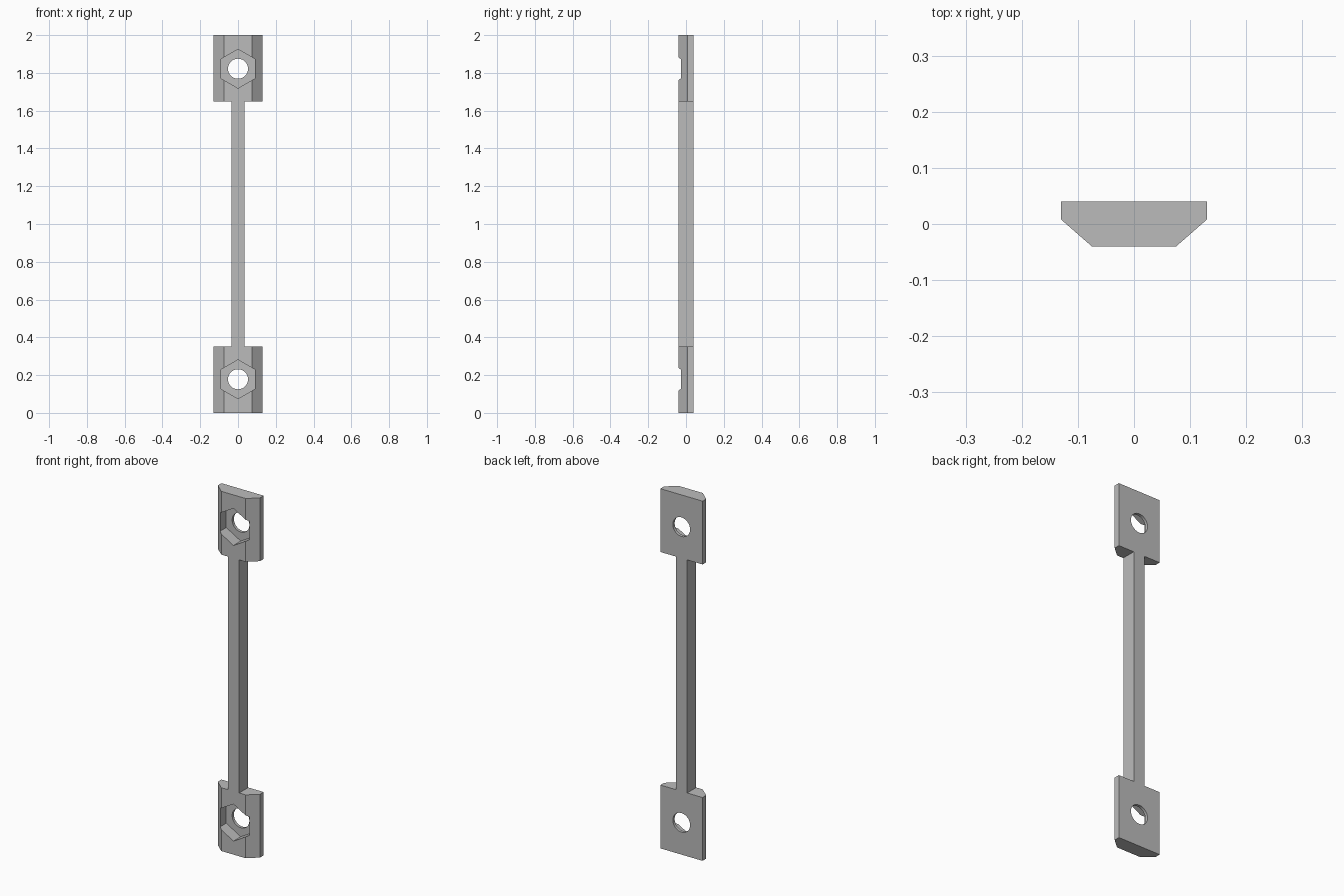
import bpy, bmesh, math
from mathutils import Matrix

cube = bpy.data.objects.get("Cube")
if cube:
    bpy.data.objects.remove(cube, do_unlink=True)

HEIGHT, HALF_DEPTH = 2.0, 0.04
PLATE_HEIGHT, PLATE_HALF = 0.352, 0.13
ROD_HALF = 0.035
BOLT_HEIGHT = 0.178          # distance of each bolt hole from its end
POCKET_FLOOR = 0.024

grey = bpy.data.materials.new("plain grey")
grey.use_nodes = True
colour = (0.5, 0.5, 0.5, 1)
grey.diffuse_color = colour
grey.node_tree.nodes["Principled BSDF"].inputs["Base Color"].default_value = colour


def add_object(name, bm):
    bmesh.ops.recalc_face_normals(bm, faces=bm.faces)
    mesh = bpy.data.meshes.new(name)
    bm.to_mesh(mesh)
    bm.free()
    mesh.materials.append(grey)
    obj = bpy.data.objects.new(name, mesh)
    bpy.context.collection.objects.link(obj)
    return obj


def prism(name, outline, z0, z1):
    """Extrude an xy outline upward."""
    bm = bmesh.new()
    face = bm.faces.new([bm.verts.new((x, y, z0)) for x, y in outline])
    top = bmesh.ops.extrude_face_region(bm, geom=[face])["geom"]
    verts = [v for v in top if isinstance(v, bmesh.types.BMVert)]
    bmesh.ops.translate(bm, verts=verts, vec=(0, 0, z1 - z0))
    return add_object(name, bm)


def bore(name, sides, radius, y0, y1, z):
    """Regular prism along y, with a corner pointing up."""
    bm = bmesh.new()
    bmesh.ops.create_cone(bm, cap_ends=True, segments=sides, radius1=radius,
                          radius2=radius, depth=y1 - y0)
    bmesh.ops.rotate(bm, verts=bm.verts, matrix=Matrix.Rotation(math.pi / 2, 3, "X"))
    bmesh.ops.translate(bm, verts=bm.verts, vec=(0, (y0 + y1) / 2, z))
    return add_object(name, bm)


def cut(target, cutter):
    cutter.hide_render = True
    mod = target.modifiers.new("cut", "BOOLEAN")
    mod.operation, mod.solver, mod.object = "DIFFERENCE", "EXACT", cutter
    bpy.ops.object.modifier_apply(modifier=mod.name)
    bpy.data.objects.remove(cutter, do_unlink=True)


# Full-length bar with chamfered front corners
half = [(0.075, -HALF_DEPTH), (PLATE_HALF, 0.008), (PLATE_HALF, HALF_DEPTH)]
outline = half + [(-x, y) for x, y in reversed(half)]
link = prism("connecting_link", outline, 0, HEIGHT)
bpy.context.view_layer.objects.active = link
link.select_set(True)

# Narrow the middle into a rod between two end plates
for side in (-1, 1):
    notch = [(side * x, y) for x, y in
             ((ROD_HALF, -0.1), (0.2, -0.1), (0.2, 0.1), (ROD_HALF, 0.1))]
    cut(link, prism("notch_cutter", notch, PLATE_HEIGHT, HEIGHT - PLATE_HEIGHT))

# Hexagonal nut pocket and round bolt hole in each end plate
for z in (BOLT_HEIGHT, HEIGHT - BOLT_HEIGHT):
    cut(link, bore("nut_pocket_cutter", 6, 0.103, -0.1, POCKET_FLOOR, z))
    cut(link, bore("bolt_hole_cutter", 48, 0.053, -0.1, 0.1, z))

bpy.ops.object.shade_smooth_by_angle(angle=math.radians(20))
